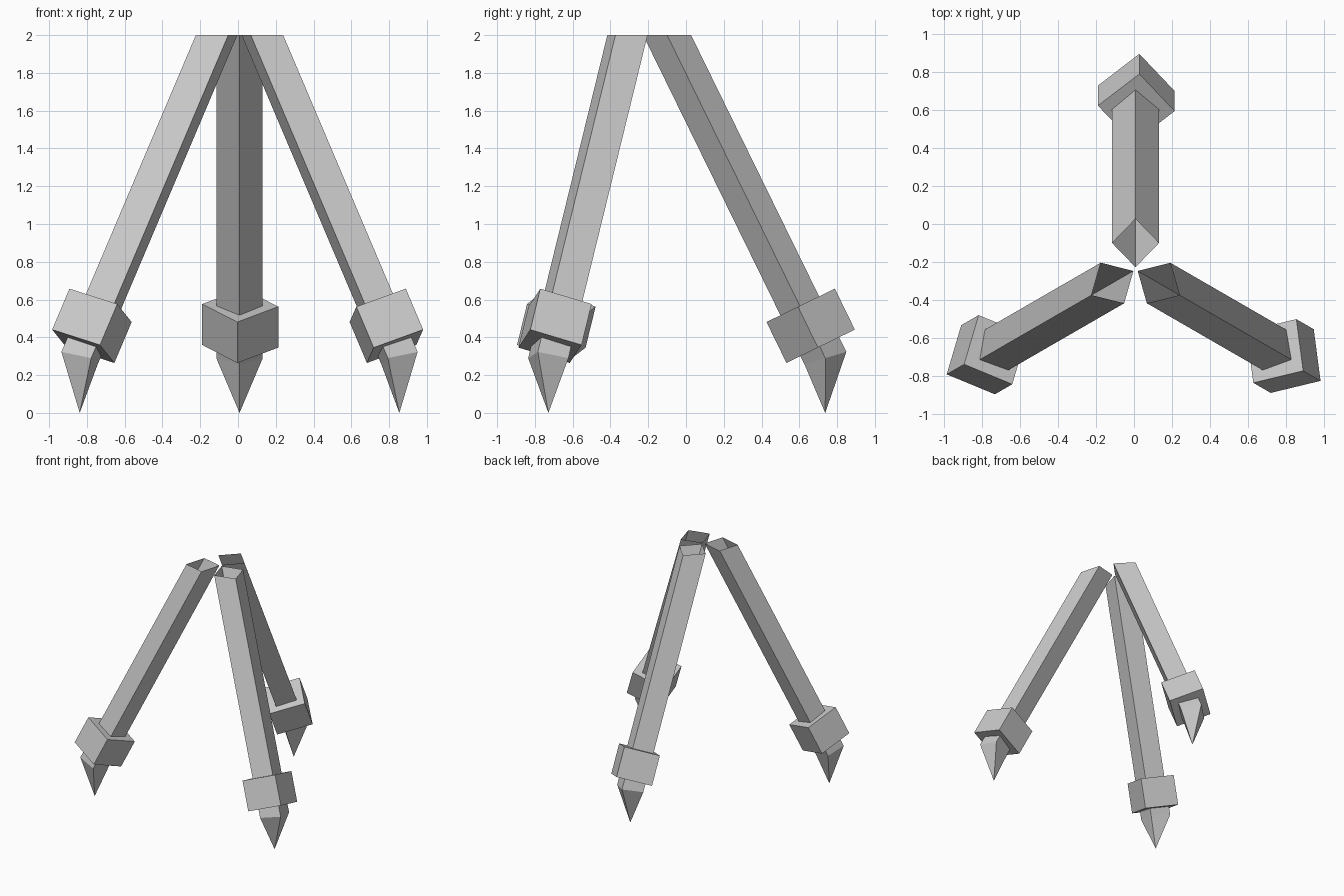
import bpy, bmesh
from math import radians
from mathutils import Matrix, Vector

if "Cube" in bpy.data.objects:
    bpy.data.objects.remove(bpy.data.objects["Cube"], do_unlink=True)

grey = bpy.data.materials.new("plain_grey")
grey.use_nodes = True
COLOUR = (0.58, 0.58, 0.58, 1)
grey.diffuse_color = COLOUR
grey.node_tree.nodes["Principled BSDF"].inputs["Base Color"].default_value = COLOUR

PIVOT = Vector((0.008, -0.24, 0))   # point where the three legs meet
TOP_R, SLOPE = 0.14, 0.49           # radius of leg axis at the top, outward run per height
HEIGHT, TIP_START = 2.0, 0.29


def add_object(name, bm, heading):
    bmesh.ops.recalc_face_normals(bm, faces=bm.faces)
    mesh = bpy.data.meshes.new(name)
    bm.to_mesh(mesh)
    bm.free()
    mesh.materials.append(grey)
    obj = bpy.data.objects.new(name, mesh)
    obj.matrix_world = Matrix.Translation(PIVOT) @ Matrix.Rotation(radians(heading), 4, 'Z')
    bpy.context.collection.objects.link(obj)


def leg(name, heading):
    # Slanted diamond tube, open at the top, ending in a point
    bm = bmesh.new()
    corners = [(0.127, 0), (0, 0.123), (-0.127, 0), (0, -0.123)]

    def ring(z, tilt):
        verts = []
        for x, y in corners:
            h = z + tilt * x
            verts.append(bm.verts.new((TOP_R + SLOPE * (HEIGHT - h) + x, y, h)))
        return verts

    top = ring(HEIGHT, 0)
    low = ring(TIP_START, 0.26)
    tip = bm.verts.new((0.977, 0, 0))
    for i in range(4):
        j = (i + 1) % 4
        bm.faces.new((top[i], top[j], low[j], low[i]))
        bm.faces.new((low[i], low[j], tip))
    add_object(name, bm, heading)


def collar(name, heading):
    # Square block around the leg, square to its axis and slightly twisted
    bm = bmesh.new()
    place = (Matrix.Translation((0.9, -0.004, 0.461))
             @ Matrix.Rotation(radians(-26), 4, 'Y')
             @ Matrix.Rotation(radians(-4.5), 4, 'Z'))
    bmesh.ops.create_cone(bm, cap_ends=True, segments=4, radius1=0.202,
                          radius2=0.202, depth=0.241, matrix=place)
    add_object(name, bm, heading)


for side, heading in (("back", 90), ("right", 210), ("left", 330)):
    leg(side + "_leg", heading)
    collar(side + "_collar", heading)
